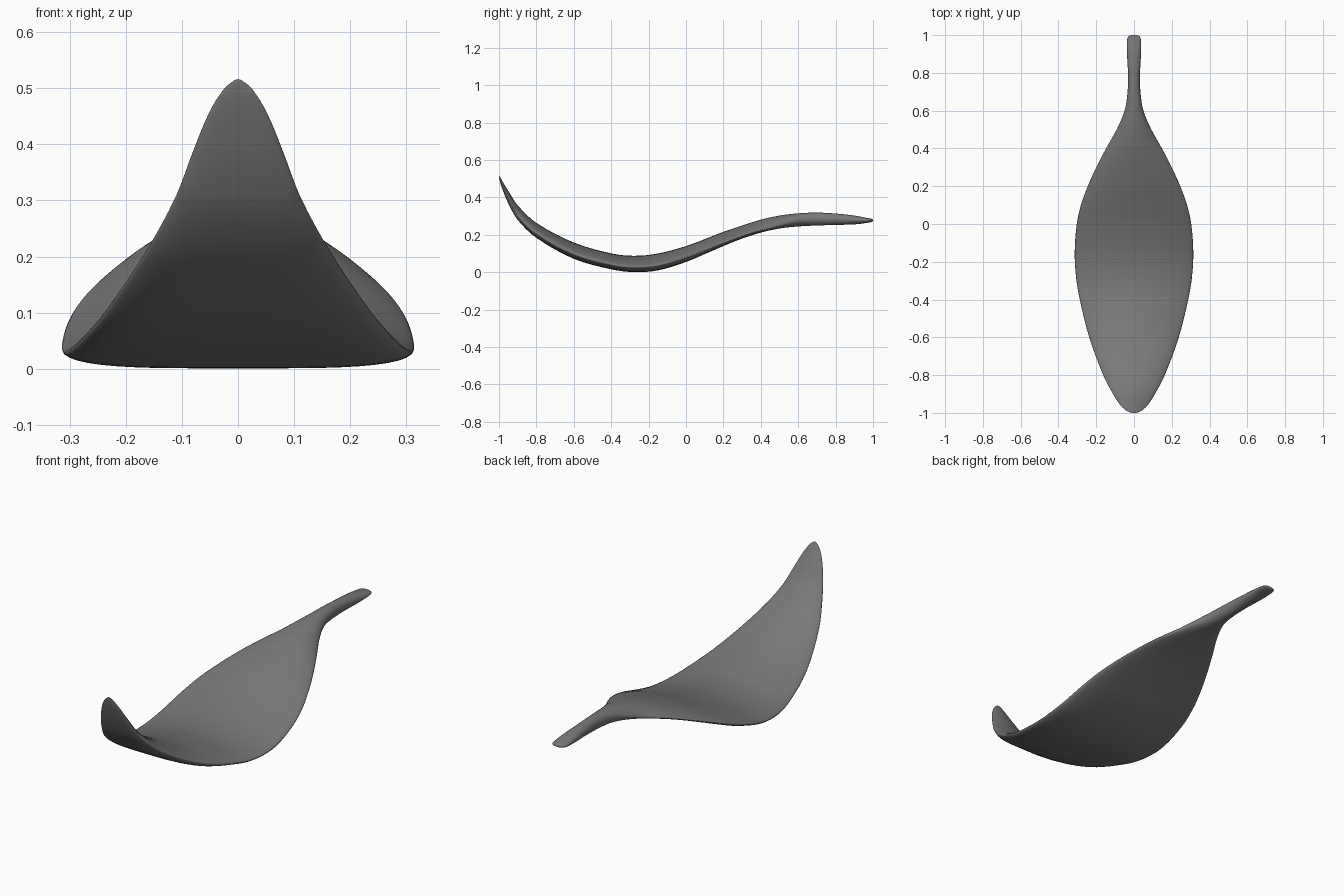
import bpy, bmesh, math

if "Cube" in bpy.data.objects:
    bpy.data.objects.remove(bpy.data.objects["Cube"])

# Stations along the leaf: y, half width, underside z, upper z
STATIONS = [
    (-1.0, .010, .508, .516), (-.995, .028, .485, .511), (-.98, .052, .440, .484),
    (-.95, .079, .367, .435), (-.9, .111, .280, .358), (-.8, .163, .184, .264),
    (-.6, .237, .072, .159), (-.4, .287, .016, .101), (-.28, .307, .001, .088),
    (-.15, .314, .010, .100), (0, .303, .055, .140), (.1, .281, .097, .177),
    (.2, .245, .140, .216), (.3, .200, .180, .250), (.4, .148, .212, .281),
    (.5, .092, .234, .303), (.6, .050, .245, .315), (.7, .034, .250, .319),
    (.8, .032, .253, .314), (.9, .037, .256, .303), (.97, .037, .264, .290),
    (.993, .030, .269, .286), (1.0, .018, .273, .282)]
STEPS, SIDES = 4, 48


def slope(i, k):
    a, b = STATIONS[max(i - 1, 0)], STATIONS[min(i + 1, len(STATIONS) - 1)]
    return (b[k] - a[k]) / (b[0] - a[0])


def sample(i, t):
    """Smooth (Hermite) blend between station i and i + 1."""
    a, b = STATIONS[i], STATIONS[i + 1]
    h = b[0] - a[0]
    out = [a[0] + h * t]
    for k in (1, 2, 3):
        out.append((2*t**3 - 3*t**2 + 1) * a[k] + (t**3 - 2*t**2 + t) * h * slope(i, k)
                   + (3*t**2 - 2*t**3) * b[k] + (t**3 - t**2) * h * slope(i + 1, k))
    return out


def ramp(y, start, end):
    s = min(max((y - start) / (end - start), 0), 1)
    return s * s * (3 - 2 * s)


def section(y, w, lo, hi):
    """Lens with a flat underside for the blade, turning oval on the stem."""
    s = ramp(y, .42, .66)
    edge = lo + (hi - lo) * (.33 - .15 * ramp(y, -.05, .3) + .32 * s)
    pts = []
    for j in range(SIDES):
        a = 2 * math.pi * j / SIDES
        u, v = math.cos(a), abs(math.sin(a))
        if math.sin(a) >= 0:
            dome = .8 * v ** 1.8 + .2 * v ** .8
            z = edge + (hi - edge) * (dome * (1 - s) + v * s)
        else:
            flat = math.sqrt(max(0, 1 - u ** 4))
            z = edge - (edge - lo) * (flat * (1 - s) + v * s)
        pts.append((w * u, y, z))
    return pts


# Leaf-shaped dish with stem handle, lofted through the sections
bm = bmesh.new()
rows = [sample(i, j / STEPS) for i in range(len(STATIONS) - 1) for j in range(STEPS)]
rows.append(list(STATIONS[-1]))
rings = [[bm.verts.new(p) for p in section(*r)] for r in rows]
for a, b in zip(rings, rings[1:]):
    for j in range(SIDES):
        k = (j + 1) % SIDES
        bm.faces.new((a[j], a[k], b[k], b[j]))
bm.faces.new(rings[0])
bm.faces.new(rings[-1][::-1])
bmesh.ops.recalc_face_normals(bm, faces=bm.faces)

mesh = bpy.data.meshes.new("leaf_dish")
bm.to_mesh(mesh)
bm.free()
leaf = bpy.data.objects.new("leaf_dish", mesh)
bpy.context.collection.objects.link(leaf)

# Dark charcoal finish
dark = bpy.data.materials.new("charcoal")
dark.diffuse_color = (.19, .19, .19, 1)
dark.use_nodes = True
dark.node_tree.nodes["Principled BSDF"].inputs["Base Color"].default_value = dark.diffuse_color
mesh.materials.append(dark)

bpy.context.view_layer.objects.active = leaf
leaf.select_set(True)
bpy.ops.object.shade_smooth_by_angle(angle=math.radians(70))
